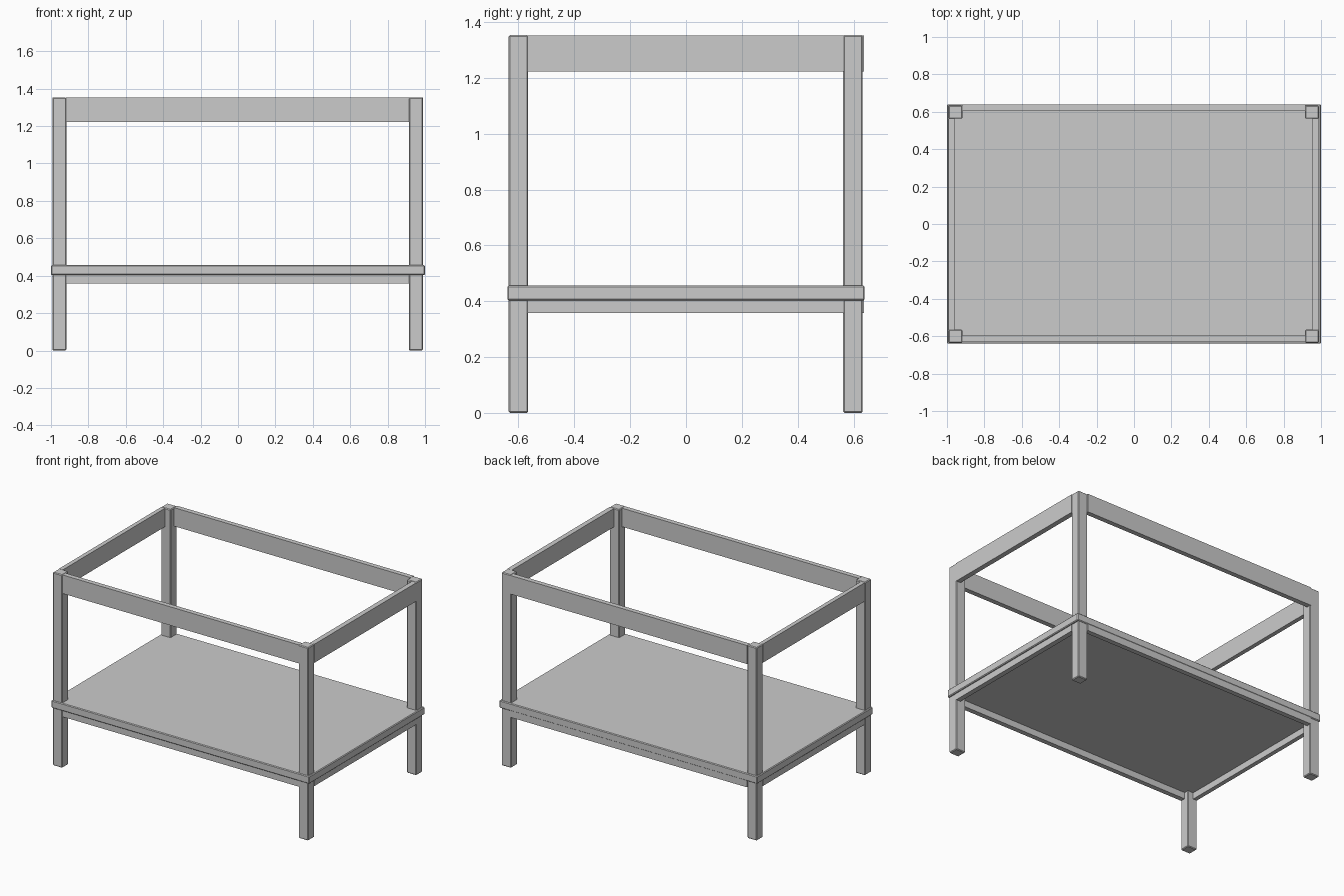
import bpy

if "Cube" in bpy.data.objects:
    bpy.data.objects.remove(bpy.data.objects["Cube"])


def box(name, x0, x1, y0, y1, z0, z1, bevel=0.0):
    """Axis-aligned box given by its limits, with an optional small chamfer."""
    bpy.ops.mesh.primitive_cube_add(
        size=1, location=((x0 + x1) / 2, (y0 + y1) / 2, (z0 + z1) / 2))
    ob = bpy.context.object
    ob.name = name
    ob.scale = (x1 - x0, y1 - y0, z1 - z0)
    bpy.ops.object.transform_apply(location=False, rotation=False, scale=True)
    if bevel:
        mod = ob.modifiers.new("edge_chamfer", 'BEVEL')
        mod.width = bevel
        mod.segments = 1
    return ob


# Leg limits per side
LEG_X = {"left": (-0.992, -0.918), "right": (0.914, 0.988)}
LEG_Y = {"front": (-0.635, -0.565), "back": (0.563, 0.633)}
TOP = 1.353

# Four full-height corner posts
for fb, (y0, y1) in LEG_Y.items():
    for lr, (x0, x1) in LEG_X.items():
        box(f"{fb}_{lr}_leg", x0, x1, y0, y1, 0, TOP, 0.005)

# Upper rails and lower rails under the shelf
for level, z0, z1 in (("upper", 1.222, TOP - 0.001), ("lower", 0.358, 0.41)):
    box(f"{level}_front_rail", -0.92, 0.916, -0.631, -0.597, z0, z1)
    box(f"{level}_back_rail", -0.92, 0.916, 0.604, 0.638, z0, z1)
    box(f"{level}_left_rail", -0.991, -0.961, -0.567, 0.565, z0, z1)
    box(f"{level}_right_rail", 0.954, 0.989, -0.567, 0.565, z0, z1)

# Shelf board wrapping the legs
box("shelf", -1.0, 1.0, -0.64, 0.64, 0.403, 0.456, 0.005)
